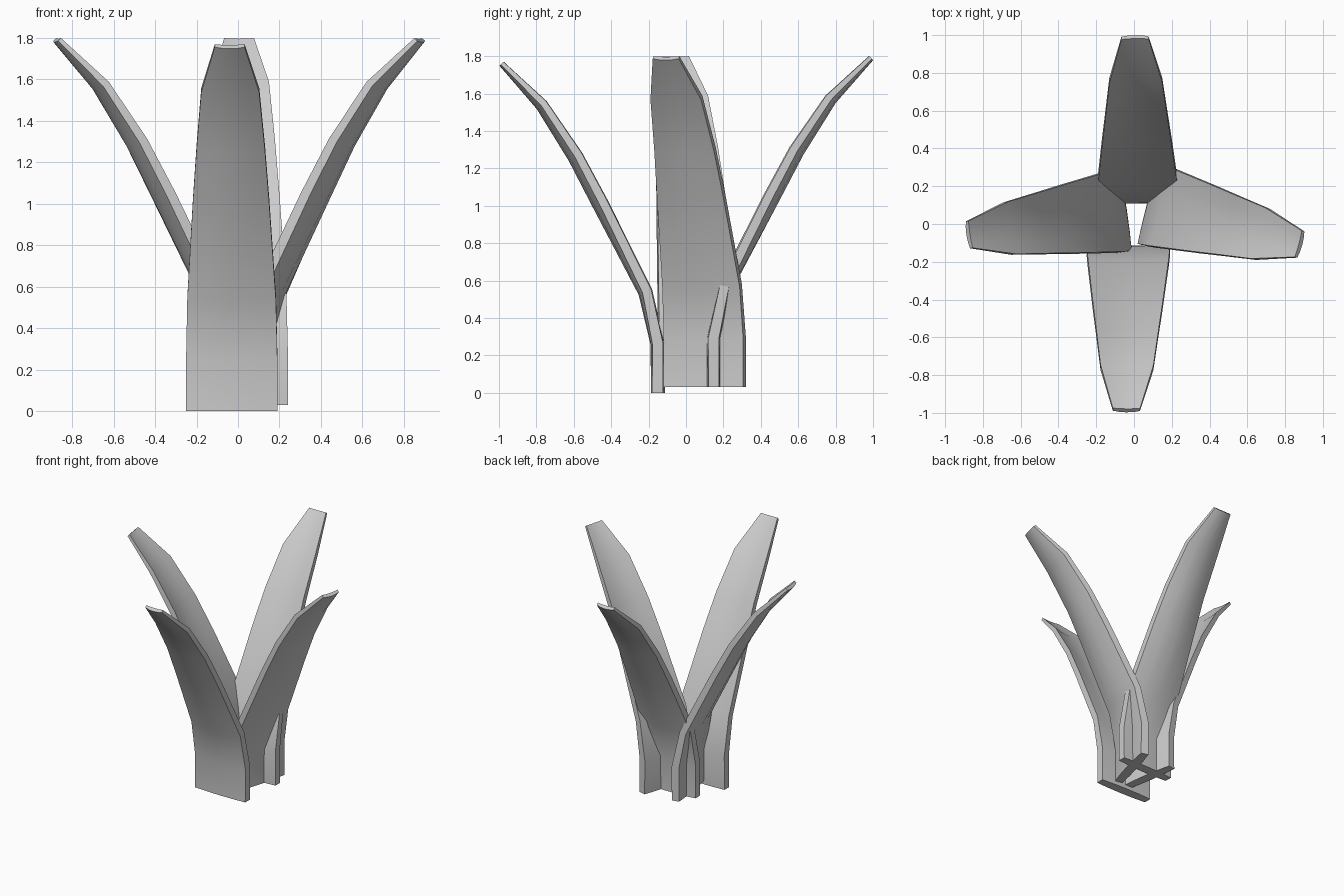
import bpy, bmesh, math
from mathutils import Vector

if "Cube" in bpy.data.objects:
    bpy.data.objects.remove(bpy.data.objects["Cube"])

# Stations along a leaf: outward reach, height, half width, thickness, cupping depth
STATIONS = [
    (0.00, 0.00, 0.220, 0.075, 0.000),
    (0.00, 0.26, 0.220, 0.075, 0.004),
    (0.065, 0.54, 0.214, 0.065, 0.018),
    (0.305, 1.01, 0.184, 0.060, 0.034),
    (0.440, 1.265, 0.165, 0.055, 0.034),
    (0.620, 1.54, 0.140, 0.046, 0.026),
    (0.835, 1.76, 0.072, 0.026, 0.008),
]
ACROSS = [-1, -0.55, 0, 0.55, 1]


def leaf(name, base, angle, reach=1.0):
    """Thick cupped blade that rises from base and leans towards angle."""
    bm = bmesh.new()
    pts = [Vector((s[0] * reach, s[1])) for s in STATIONS]
    rings = []
    for i, (_, _, w, t, cup) in enumerate(STATIONS):
        tan = (pts[min(i + 1, len(pts) - 1)] - pts[max(i - 1, 0)]).normalized()
        n = Vector((tan.y, -tan.x))                     # outward / underside normal
        ring = []
        for side, row in ((1, ACROSS), (-1, ACROSS[::-1])):
            for u in row:
                off = side * t * (0.5 - 0.12 * abs(u) ** 2) + cup * (0.5 - u * u)
                p = pts[i] + n * off
                ring.append(bm.verts.new((p.x, u * w, p.y)))
        rings.append(ring)
    count = len(rings[0])
    for a, b in zip(rings, rings[1:]):
        for j in range(count):
            k = (j + 1) % count
            bm.faces.new((a[j], a[k], b[k], b[j]))
    # End caps as strips
    for ring in (rings[0], rings[-1]):
        for j in range(len(ACROSS) - 1):
            bm.faces.new((ring[j], ring[j + 1], ring[count - 2 - j], ring[count - 1 - j]))
    bmesh.ops.recalc_face_normals(bm, faces=bm.faces)
    mesh = bpy.data.meshes.new(name)
    bm.to_mesh(mesh)
    bm.free()
    ob = bpy.data.objects.new(name, mesh)
    ob.location = base
    ob.rotation_euler.z = math.radians(angle)
    bpy.context.collection.objects.link(ob)
    bpy.ops.object.select_all(action='DESELECT')
    ob.select_set(True)
    bpy.context.view_layer.objects.active = ob
    bpy.ops.object.shade_smooth_by_angle(angle=math.radians(40))


# Four leaves fanning out from overlapping bases
leaf("front_leaf", (-0.03, -0.15, 0.0), -90.7)
leaf("back_leaf", (0.02, 0.145, 0.03), 91, 1.01)
leaf("right_leaf", (0.105, 0.10, 0.03), -15, 0.96)
leaf("left_leaf", (-0.075, 0.07, 0.03), 189, 0.97)
